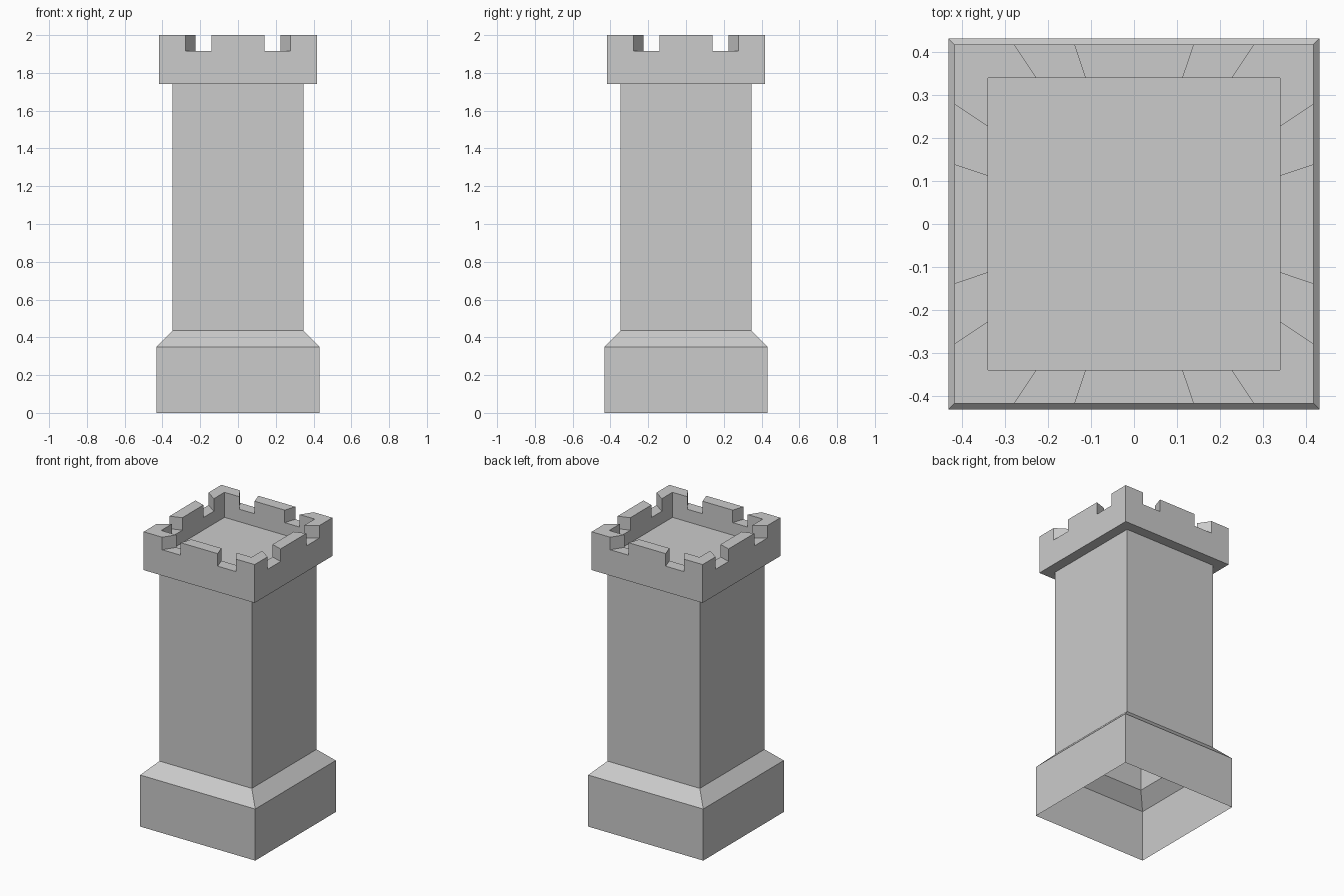
import bpy, bmesh, math

if "Cube" in bpy.data.objects:
    bpy.data.objects.remove(bpy.data.objects["Cube"])

SEGS = 6            # divisions per side; segments 1 and 4 are the notches


def square_ring(bm, half, z):
    """Counter-clockwise square loop with evenly divided sides."""
    ring = []
    for side in range(4):
        c, s = round(math.cos(side * math.pi / 2)), round(math.sin(side * math.pi / 2))
        for i in range(SEGS):
            x, y = -half + 2 * half * i / SEGS, -half
            ring.append(bm.verts.new((c * x - s * y, s * x + c * y, z)))
    return ring


def square_loft(bm, profile):
    """Sweep (half width, z) points around a square; returns bands and last ring."""
    rings = [square_ring(bm, h, z) for h, z in profile]
    n, bands = 4 * SEGS, []
    for a, b in zip(rings, rings[1:]):
        bands.append([bm.faces.new((a[i], a[(i + 1) % n], b[(i + 1) % n], b[i]))
                      for i in range(n)])
    return bands, rings[-1]


def finish(bm, name):
    # merge coplanar faces so every side is one clean flat face
    bmesh.ops.dissolve_limit(bm, angle_limit=0.01, verts=bm.verts[:], edges=bm.edges[:])
    mesh = bpy.data.meshes.new(name)
    bm.to_mesh(mesh)
    bm.free()
    obj = bpy.data.objects.new(name, mesh)
    bpy.context.collection.objects.link(obj)
    return obj


# Hollow base with sloped shoulder, open underneath
bm = bmesh.new()
square_loft(bm, [(0.432, 0), (0.432, 0.35), (0.347, 0.435)])
finish(bm, "base")

# Plain square shaft
bm = bmesh.new()
square_loft(bm, [(0.347, 0.435), (0.347, 1.74)])
finish(bm, "shaft")

# Battlement: overhang, outer wall, rim, inner wall and sunken floor
bm = bmesh.new()
bands, floor_ring = square_loft(
    bm, [(0.347, 1.74), (0.417, 1.74), (0.417, 1.915), (0.339, 1.915), (0.339, 1.83)])
bm.faces.new(floor_ring)

# Raise the merlons from the rim, leaving two notches per side
merlons = [f for i, f in enumerate(bands[2]) if i % SEGS not in (1, 4)]
raised = bmesh.ops.extrude_face_region(bm, geom=merlons)["geom"]
bmesh.ops.translate(bm, vec=(0, 0, 0.085),
                    verts=[g for g in raised if isinstance(g, bmesh.types.BMVert)])
leftover = [f for f in merlons if f.is_valid]
if leftover:
    bmesh.ops.delete(bm, geom=leftover, context='FACES_ONLY')
finish(bm, "battlement")
